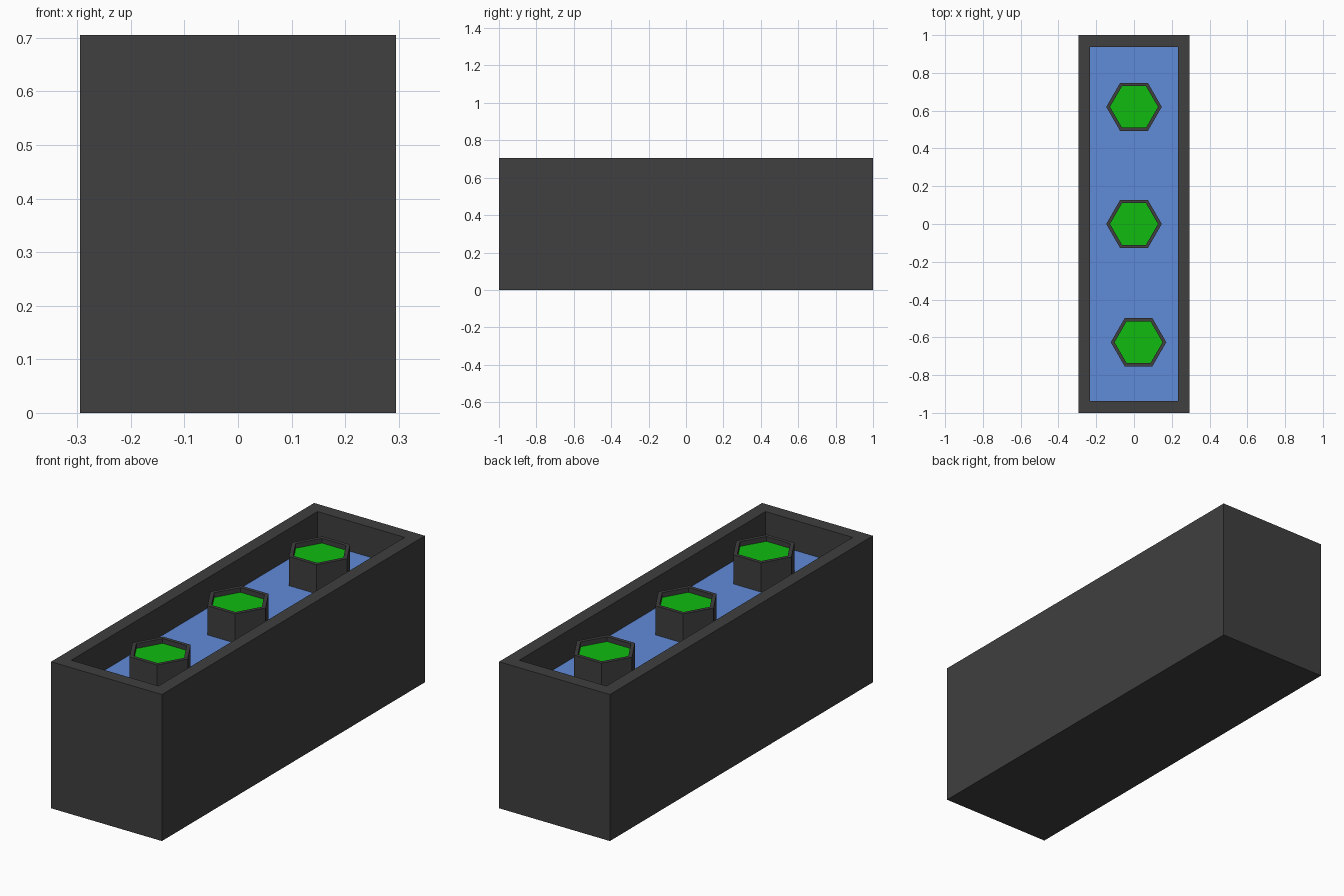
import bpy, bmesh
from math import cos, sin, pi

if "Cube" in bpy.data.objects:
    bpy.data.objects.remove(bpy.data.objects["Cube"])


def material(name, rgb):
    m = bpy.data.materials.new(name)
    m.diffuse_color = (*rgb, 1)
    m.use_nodes = True
    m.node_tree.nodes["Principled BSDF"].inputs["Base Color"].default_value = m.diffuse_color
    return m


DARK = material("dark_stone", (0.05, 0.05, 0.05))
BLUE = material("water_blue", (0.118, 0.26, 0.69))
GREEN = material("leaf_green", (0.005, 0.50, 0.005))


def rect(hx, hy):
    return [(-hx, -hy), (hx, -hy), (hx, hy), (-hx, hy)]


def hexagon(r):
    return [(r * cos(i * pi / 3), r * sin(i * pi / 3)) for i in range(6)]


def to_object(bm, name, mat, loc):
    bmesh.ops.recalc_face_normals(bm, faces=bm.faces[:])
    mesh = bpy.data.meshes.new(name)
    bm.to_mesh(mesh)
    bm.free()
    mesh.materials.append(mat)
    obj = bpy.data.objects.new(name, mesh)
    obj.location = loc
    bpy.context.collection.objects.link(obj)
    return obj


def cup(name, outer, inner, bottom, top, floor, mat, loc=(0, 0, 0)):
    """Closed prism with a recess cut into its top."""
    bm = bmesh.new()
    rings = [[bm.verts.new((x, y, z)) for x, y in pts]
             for pts, z in ((outer, bottom), (outer, top), (inner, top), (inner, floor))]
    n = len(outer)
    for a, b in zip(rings, rings[1:]):
        for i in range(n):
            j = (i + 1) % n
            bm.faces.new((a[i], a[j], b[j], b[i]))
    bm.faces.new(rings[0][::-1])
    bm.faces.new(rings[-1])
    return to_object(bm, name, mat, loc)


def sheet(name, pts, z, mat, loc=(0, 0, 0)):
    """Flat filled surface."""
    bm = bmesh.new()
    bm.faces.new([bm.verts.new((x, y, z)) for x, y in pts])
    return to_object(bm, name, mat, loc)


# Long open trough with its water surface
WATER, POST_TOP, GREEN_Z = 0.56, 0.70, 0.677
cup("trough", rect(0.295, 1.0), rect(0.232, 0.936), 0, 0.705, WATER - 0.01, DARK)
sheet("water", rect(0.232, 0.936), WATER, BLUE)

# Three hexagonal planter posts with green tops
for i, (x, y) in enumerate([(0, 0.62), (0, 0), (0.024, -0.626)], 1):
    cup(f"planter_{i}", hexagon(0.147), hexagon(0.127), WATER - 0.01, POST_TOP,
        GREEN_Z - 0.01, DARK, (x, y, 0))
    sheet(f"planter_top_{i}", hexagon(0.127), GREEN_Z, GREEN, (x, y, 0))
